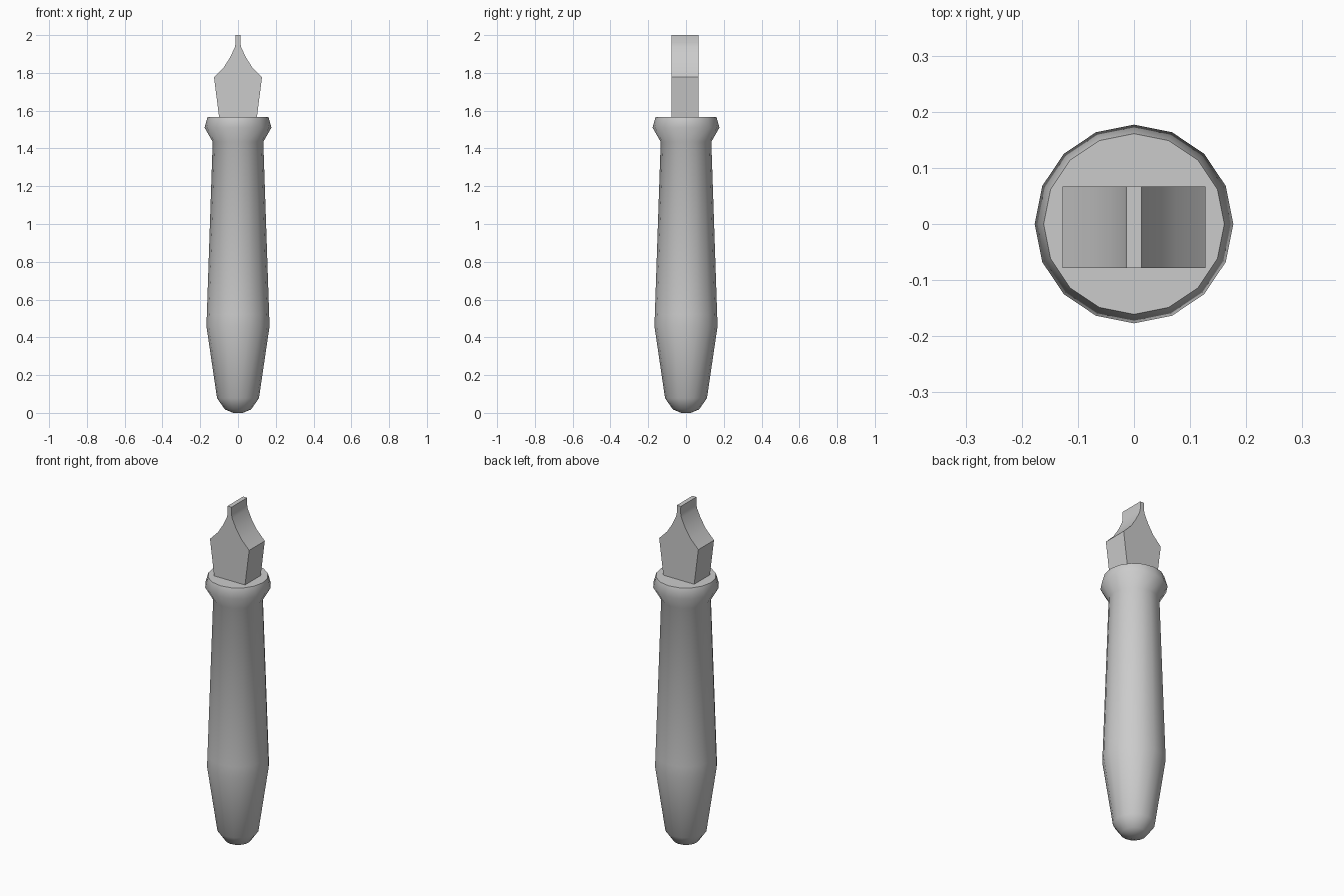
import bpy, bmesh, math

if "Cube" in bpy.data.objects:
    bpy.data.objects.remove(bpy.data.objects["Cube"])


def finish(name, bm, angle):
    bmesh.ops.recalc_face_normals(bm, faces=bm.faces)
    mesh = bpy.data.meshes.new(name)
    bm.to_mesh(mesh)
    bm.free()
    ob = bpy.data.objects.new(name, mesh)
    bpy.context.collection.objects.link(ob)
    bpy.ops.object.select_all(action='DESELECT')
    ob.select_set(True)
    bpy.context.view_layer.objects.active = ob
    bpy.ops.object.shade_smooth_by_angle(angle=math.radians(angle))
    return ob


def lathe(name, profile, sides, angle):
    bm = bmesh.new()
    rings = [[bm.verts.new((r * math.cos(math.tau * i / sides),
                            r * math.sin(math.tau * i / sides), z))
              for i in range(sides)] for r, z in profile]
    for a, b in zip(rings, rings[1:]):
        for i in range(sides):
            j = (i + 1) % sides
            bm.faces.new((a[i], a[j], b[j], b[i]))
    bm.faces.new(rings[0][::-1])
    bm.faces.new(rings[-1])
    return finish(name, bm, angle)


def mirrored_slab(name, half, y0, y1, angle):
    outline = half + [(-x, z) for x, z in reversed(half)]
    bm = bmesh.new()
    face = bm.faces.new([bm.verts.new((x, y0, z)) for x, z in outline])
    ext = bmesh.ops.extrude_face_region(bm, geom=[face], use_keep_orig=True)
    verts = [g for g in ext['geom'] if isinstance(g, bmesh.types.BMVert)]
    bmesh.ops.translate(bm, verts=verts, vec=(0, y1 - y0, 0))
    return finish(name, bm, angle)


# Turned handle with rounded butt and flared collar
lathe("handle", [(0.025, 0.0), (0.069, 0.018), (0.111, 0.078), (0.167, 0.458),
                 (0.165, 0.52), (0.134, 1.435), (0.177, 1.51), (0.161, 1.567)],
      16, 50)

# Flat blade: flares up, then curves in to a narrow tip
mirrored_slab("blade", [(0.098, 1.55), (0.127, 1.777), (0.075, 1.83),
                        (0.042, 1.882), (0.017, 1.935), (0.012, 1.96),
                        (0.013, 2.0)], -0.078, 0.067, 30)
